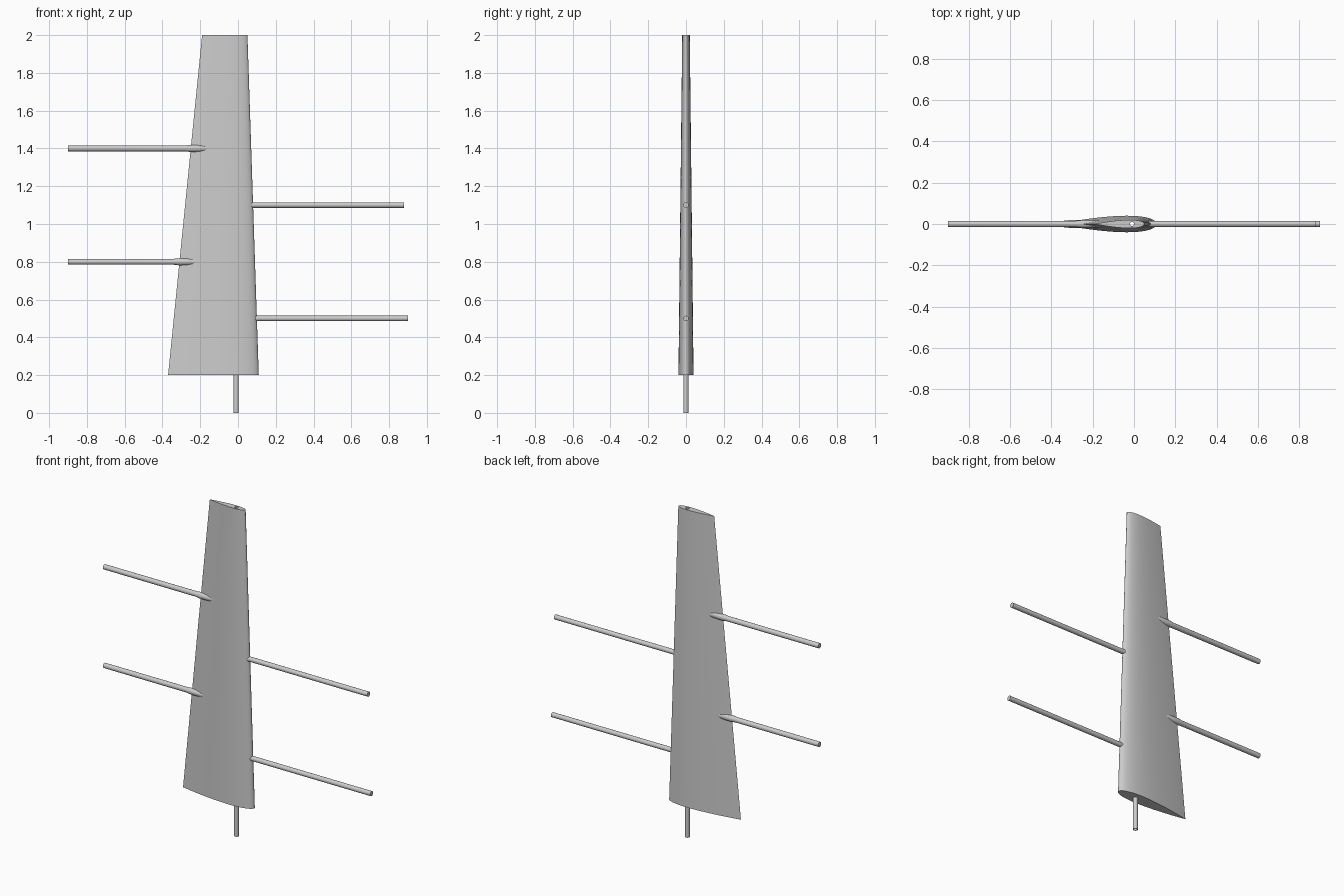
import bpy
import bmesh
from math import cos, sin, pi, sqrt, radians
from mathutils import Vector

cube = bpy.data.objects.get("Cube")
if cube:
    bpy.data.objects.remove(cube, do_unlink=True)

# One plain grey for the whole model
grey = bpy.data.materials.new("light_grey")
grey.use_nodes = True
colour = (0.6, 0.6, 0.6, 1)
grey.diffuse_color = colour
grey.node_tree.nodes["Principled BSDF"].inputs["Base Color"].default_value = colour

SHAFT_X = -0.01
SHAFT_R = 0.0135
Z0, Z1 = 0.2, 2.0


def loft(name, rings, caps=False, closed=False):
    """Skin a list of equal-length rings of points."""
    bm = bmesh.new()
    loops = [[bm.verts.new(p) for p in ring] for ring in rings]
    pairs = list(zip(loops, loops[1:]))
    if closed:
        pairs.append((loops[-1], loops[0]))
    n = len(loops[0])
    for a, b in pairs:
        for i in range(n):
            j = (i + 1) % n
            bm.faces.new((a[i], a[j], b[j], b[i]))
    if caps:
        bm.faces.new(loops[0])
        bm.faces.new(loops[-1])
    bmesh.ops.recalc_face_normals(bm, faces=bm.faces)
    mesh = bpy.data.meshes.new(name)
    bm.to_mesh(mesh)
    bm.free()
    mesh.materials.append(grey)
    obj = bpy.data.objects.new(name, mesh)
    bpy.context.collection.objects.link(obj)
    bpy.ops.object.select_all(action='DESELECT')
    obj.select_set(True)
    bpy.context.view_layer.objects.active = obj
    bpy.ops.object.shade_smooth_by_angle(angle=radians(40))
    return obj


def circle(r, z, n):
    return [Vector((SHAFT_X + r * cos(2 * pi * i / n), r * sin(2 * pi * i / n), z))
            for i in range(n)]


def wing_edges(z):
    """Trailing and leading edge x, and half thickness, at a height."""
    t = (z - Z0) / (Z1 - Z0)
    return -0.37 + 0.18 * t, 0.11 - 0.06 * t, 0.04 - 0.02 * t


def airfoil(z, n):
    """Symmetric teardrop section, round nose towards +x."""
    tail, nose, half = wing_edges(z)
    points = []
    for i in range(n):
        a = 2 * pi * i / n
        c = (1 - cos(a)) / 2
        y = 2.969 * sqrt(c) - 1.26 * c - 3.516 * c**2 + 2.843 * c**3 - 1.036 * c**4
        side = 1 if i < n / 2 else -1
        points.append(Vector((nose + (tail - nose) * c, side * half * y, z)))
    return points


# Tapered wing with a bore for the shaft
N = 64
loft("wing", [airfoil(Z0, N), airfoil(Z1, N), circle(SHAFT_R, Z1, N), circle(SHAFT_R, Z0, N)],
     closed=True)

# Hollow shaft through the wing
loft("shaft", [circle(SHAFT_R, 0, 24), circle(SHAFT_R, Z1, 24),
               circle(0.01, Z1, 24), circle(0.01, 0, 24)], closed=True)


def rod(name, z, profile, n=20):
    """Round bar along x from (x, radius) steps."""
    loft(name, [[Vector((x, r * cos(2 * pi * i / n), z + r * sin(2 * pi * i / n)))
                 for i in range(n)] for x, r in profile], caps=True)


# Rods out of the leading edge
for label, z, end in (("lower", 0.5, 0.9), ("upper", 1.1, 0.88)):
    nose = wing_edges(z)[1]
    rod(label + "_leading_rod", z, [(nose - 0.04, 0.0145), (end, 0.0145)])

# Rods out of the trailing edge, swelling where they meet the wing
for label, z in (("lower", 0.8), ("upper", 1.4)):
    tail = wing_edges(z)[0]
    rod(label + "_trailing_rod", z, [(-0.9, 0.015), (tail - 0.03, 0.0155), (tail, 0.019),
                                     (tail + 0.04, 0.0185), (tail + 0.09, 0.015),
                                     (tail + 0.11, 0.011)])
